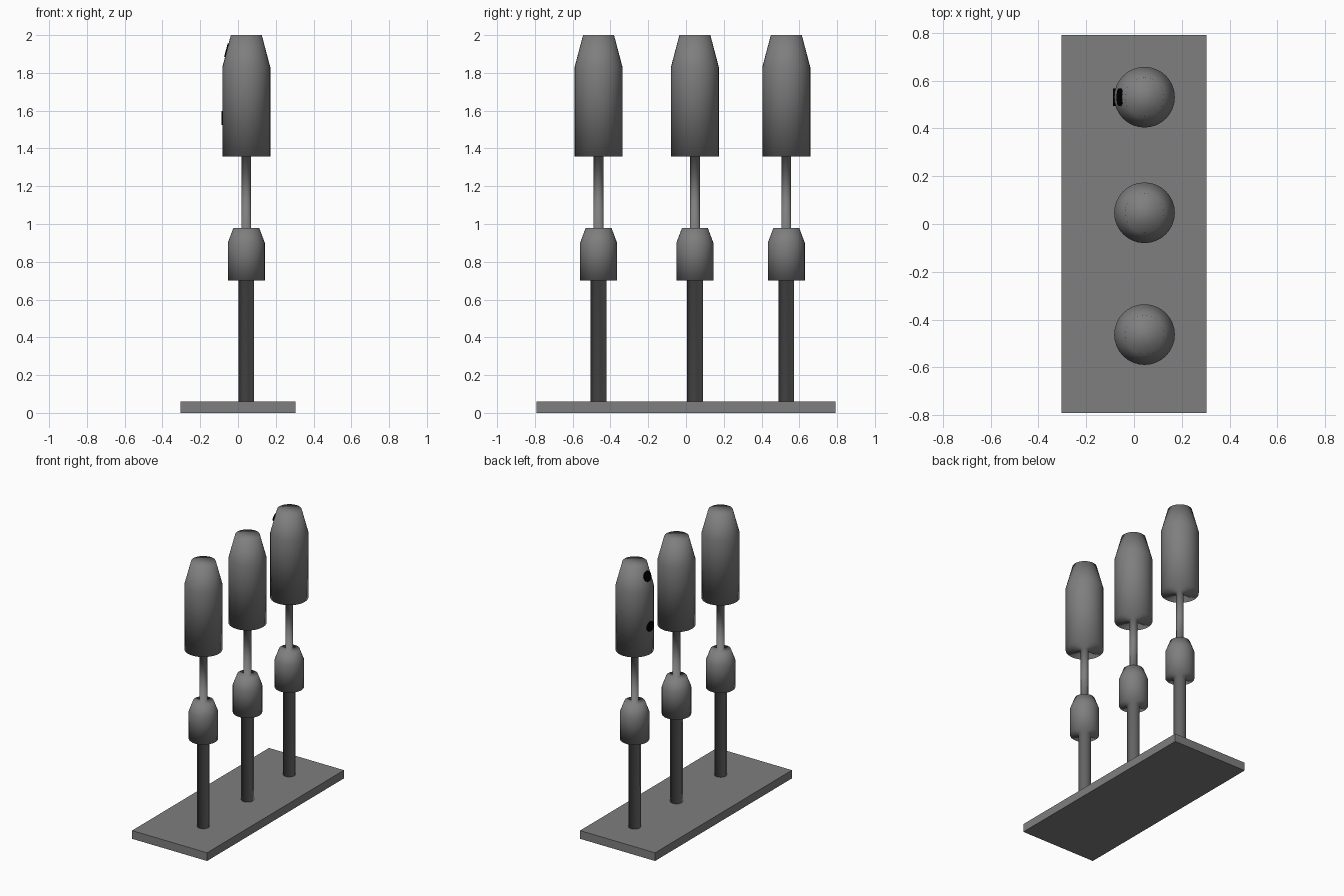
import bpy, bmesh, math
from mathutils import Vector

if "Cube" in bpy.data.objects:
    bpy.data.objects.remove(bpy.data.objects["Cube"])


def material(name, value):
    m = bpy.data.materials.new(name)
    m.diffuse_color = (value, value, value, 1)
    m.use_nodes = True
    m.node_tree.nodes["Principled BSDF"].inputs["Base Color"].default_value = m.diffuse_color
    return m


GREY = material("grey metal", 0.21)
BLACK = material("black", 0.0)
X = 0.044                      # post axis in x
POSTS = [-0.463, 0.047, 0.531]  # post positions in y
SIDES = 32


def finish(bm, name, mat, smooth):
    bmesh.ops.recalc_face_normals(bm, faces=bm.faces)
    me = bpy.data.meshes.new(name)
    bm.to_mesh(me)
    bm.free()
    me.materials.append(mat)
    for p in me.polygons:
        p.use_smooth = smooth
    ob = bpy.data.objects.new(name, me)
    bpy.context.collection.objects.link(ob)
    return ob


def lathe(name, profile, loc):
    """Closed solid of revolution, one continuous smooth surface."""
    bm = bmesh.new()
    rings = []
    for r, z in profile:
        rings.append([bm.verts.new((r * math.cos(2 * math.pi * i / SIDES),
                                    r * math.sin(2 * math.pi * i / SIDES), z))
                      for i in range(SIDES)])
    for a, b in zip(rings, rings[1:]):
        for i in range(SIDES):
            j = (i + 1) % SIDES
            bm.faces.new((a[i], a[j], b[j], b[i]))
    bm.faces.new(rings[0][::-1])
    bm.faces.new(rings[-1])
    ob = finish(bm, name, GREY, True)
    ob.location = loc
    return ob


# Base plate
bm = bmesh.new()
bmesh.ops.create_cube(bm, size=1)
bmesh.ops.scale(bm, vec=(0.608, 1.584, 0.06), verts=bm.verts)
bmesh.ops.translate(bm, vec=(0, 0, 0.03), verts=bm.verts)
finish(bm, "base_plate", GREY, False)

# Posts: lower pole, collar, thin rod, tapered head
PROFILE = [(0.042, 0.058), (0.042, 0.702), (0.098, 0.702), (0.098, 0.90),
           (0.068, 0.98), (0.026, 0.98), (0.026, 1.357), (0.127, 1.357),
           (0.127, 1.83), (0.082, 2.0)]
for n, y in enumerate(POSTS):
    lathe(f"post_{n + 1}", PROFILE, (X, y, 0))

# Two black spots on the left side of the rear post's head
for name, x, z, normal in (("upper_spot", -0.0595, 1.92, (-0.17, 0, 0.045)),
                           ("lower_spot", -0.083, 1.56, (-1, 0, 0))):
    bm = bmesh.new()
    bmesh.ops.create_cone(bm, cap_ends=True, segments=20, radius1=0.037,
                          radius2=0.037, depth=0.009)
    ob = finish(bm, name, BLACK, False)
    ob.rotation_mode = 'QUATERNION'
    ob.rotation_quaternion = Vector(normal).to_track_quat('Z', 'Y')
    ob.location = (x, POSTS[2], z)
